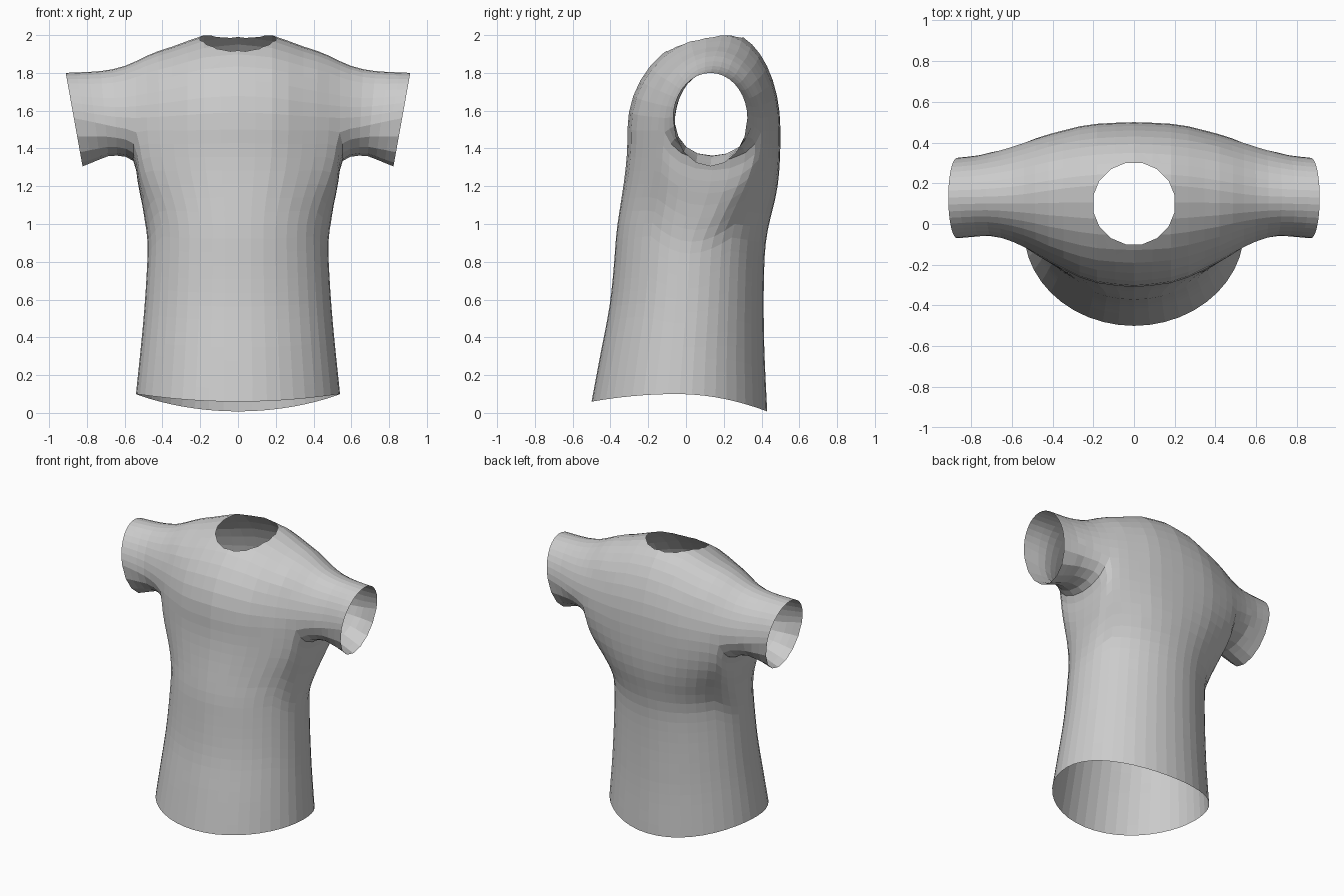
import bpy, bmesh
from math import sin, cos, pi, radians
from mathutils import Vector

cube = bpy.data.objects.get("Cube")
if cube:
    bpy.data.objects.remove(cube, do_unlink=True)


def curve(*pts):
    """Smooth function through a few (position, value) points."""
    def slope(i):
        a, b = pts[max(i - 1, 0)], pts[min(i + 1, len(pts) - 1)]
        return (b[1] - a[1]) / (b[0] - a[0])

    def f(u):
        u = min(max(u, pts[0][0]), pts[-1][0])
        i = 0
        while i < len(pts) - 2 and u > pts[i + 1][0]:
            i += 1
        (x0, y0), (x1, y1) = pts[i], pts[i + 1]
        h = x1 - x0
        t = (u - x0) / h
        return (y0 + (y1 - y0) * t * t * (3 - 2 * t)
                + h * t * (1 - t) * ((1 - t) * slope(i) - t * slope(i + 1)))
    return f


def smooth(t):
    t = min(max(t, 0), 1)
    return t * t * (3 - 2 * t)


# Shoulder and sleeve profile, by distance from the centre line
SEAM, CUFF = 0.54, 0.867
top = curve((0, 2.02), (.2, 1.995), (.3, 1.955), (.45, 1.905), (.6, 1.835), (.7, 1.81), (CUFF, 1.80))
mid = curve((0, 1.5), (SEAM, 1.5), (CUFF, 1.56))
low = curve((SEAM, 1.34), (.63, 1.355), (.73, 1.35), (CUFF, 1.305))
front = curve((0, -.31), (.2, -.285), (.4, -.2), (.5, -.14), (.6, -.09), (.7, -.06), (CUFF, -.07))
back = curve((0, .5), (.2, .49), (.4, .45), (.6, .385), (.75, .34), (CUFF, .325))
ridge = curve((0, .2), (.3, .18), (.6, .14), (CUFF, .13))

# Body profile, by height
half_width = curve((0, .55), (.1, .54), (.5, .5), (.8, .48), (1.0, .475), (1.15, .48), (1.34, .535))
belly = curve((0, -.51), (.06, -.5), (.3, -.455), (.6, -.4), (1, -.365), (1.3, -.342), (1.5, -.31))
spine = curve((0, .43), (.4, .413), (.8, .415), (1, .435), (1.2, .47), (1.5, .5))


def hem(y):
    return .1 - (.2 if y < -.05 else .4) * (y + .05) ** 2


FRONT, SIDE, ARCH, SLEEVE, ROWS = 14, 8, 18, 6, 20
STEP = 2 * pi / (2 * FRONT + 2 * SIDE)
bm = bmesh.new()


def section_point(x, a):
    """Point at angle a on the loop round the sleeve axis: front, top, back, bottom."""
    d = abs(x)
    c, zc = ridge(d), mid(d)
    y = c - cos(a) * ((c - front(d)) if cos(a) > 0 else (back(d) - c))
    z = zc + sin(a) * ((top(d) - zc) if sin(a) > 0 else (zc - low(d)))
    lean = .18 * smooth((d - SEAM) / (CUFF - SEAM)) * (z - 1.55)
    return bm.verts.new((x + (lean if x > 0 else -lean), y, z))


# Sections from cuff to cuff: open arches over the body, full loops on the sleeves
spread = sin(STEP * FRONT / 2)
body_xs = [SEAM * sin(STEP * (j - FRONT / 2)) / spread for j in range(FRONT + 1)]
sleeve_xs = [SEAM + (CUFF - SEAM) * j / SLEEVE for j in range(1, SLEEVE + 1)]
xs = [-x for x in reversed(sleeve_xs)] + body_xs + sleeve_xs
uppers, lowers = [], []
for x in xs:
    uppers.append([section_point(x, pi * k / ARCH) for k in range(ARCH + 1)])
    is_loop = abs(x) > SEAM - .001
    lowers.append([section_point(x, pi + pi * k / SIDE) for k in range(1, SIDE)] if is_loop else [])


def bridge(a, b, closed):
    n = len(a)
    for i in range(n if closed else n - 1):
        j = (i + 1) % n
        bm.faces.new((a[i], a[j], b[j], b[i]))


for i in range(len(xs) - 1):
    if lowers[i] and lowers[i + 1]:
        bridge(uppers[i] + lowers[i], uppers[i + 1] + lowers[i + 1], True)
    else:
        bridge(uppers[i], uppers[i + 1], False)

# Body rings hang from the chest, underarm and back edge of the shoulders
L, R = SLEEVE, SLEEVE + FRONT
ring = ([u[0] for u in uppers[L:R + 1]] + lowers[R][::-1]
        + [u[-1] for u in uppers[L:R + 1]][::-1] + lowers[L])
edge = [v.co.copy() for v in ring]
for r in range(ROWS - 1, -1, -1):
    t = r / ROWS
    new = []
    for i, p in enumerate(edge):
        a = STEP * (i - FRONT / 2)
        base = hem(-.035 - .465 * cos(a))
        z = base + (p.z - base) * t
        c = (belly(z) + spine(z)) / 2
        x = half_width(z) * sin(a)
        y = c - cos(a) * (spine(z) - belly(z)) / 2
        s = smooth((t - .6) / .4)
        new.append(bm.verts.new((x + (p.x - x) * s, y + (p.y - y) * s, z)))
    bridge(ring, new, True)
    ring = new

# Soften the underarm
soft = [v for v in bm.verts if .3 < abs(v.co.x) < .7 and 1.05 < v.co.z < 1.75]
for _ in range(3):
    bmesh.ops.smooth_vert(bm, verts=soft, factor=.5, use_axis_x=True, use_axis_y=True, use_axis_z=True)

# Cut the round neck opening
NECK, RADIUS, SIDES = Vector((0, .1, 0)), .2, 16


def from_neck(p):
    return (Vector((p.x, p.y, 0)) - NECK).length


for k in range(SIDES):
    n = Vector((cos(2 * pi * k / SIDES), sin(2 * pi * k / SIDES), 0))
    near = [f for f in bm.faces if f.calc_center_median().z > 1.7 and from_neck(f.calc_center_median()) < .28
            and n.dot(f.calc_center_median() - NECK) > .1]
    geom = set(near) | {e for f in near for e in f.edges} | {v for f in near for v in f.verts}
    bmesh.ops.bisect_plane(bm, geom=list(geom), plane_co=NECK + n * RADIUS, plane_no=n, dist=.0005)


def inside_neck(f):
    c = f.calc_center_median()
    return c.z > 1.7 and all(
        (c - NECK).dot(Vector((cos(2 * pi * k / SIDES), sin(2 * pi * k / SIDES), 0))) < RADIUS
        for k in range(SIDES))


bmesh.ops.delete(bm, geom=[f for f in bm.faces if inside_neck(f)], context='FACES')
bmesh.ops.recalc_face_normals(bm, faces=bm.faces[:])

mesh = bpy.data.meshes.new("shirt")
bm.to_mesh(mesh)
bm.free()
shirt = bpy.data.objects.new("shirt", mesh)
bpy.context.scene.collection.objects.link(shirt)

# Plain grey cloth
cloth = bpy.data.materials.new("grey cloth")
cloth.use_nodes = True
cloth.diffuse_color = (.6, .6, .6, 1)
cloth.node_tree.nodes["Principled BSDF"].inputs["Base Color"].default_value = (.6, .6, .6, 1)
mesh.materials.append(cloth)
